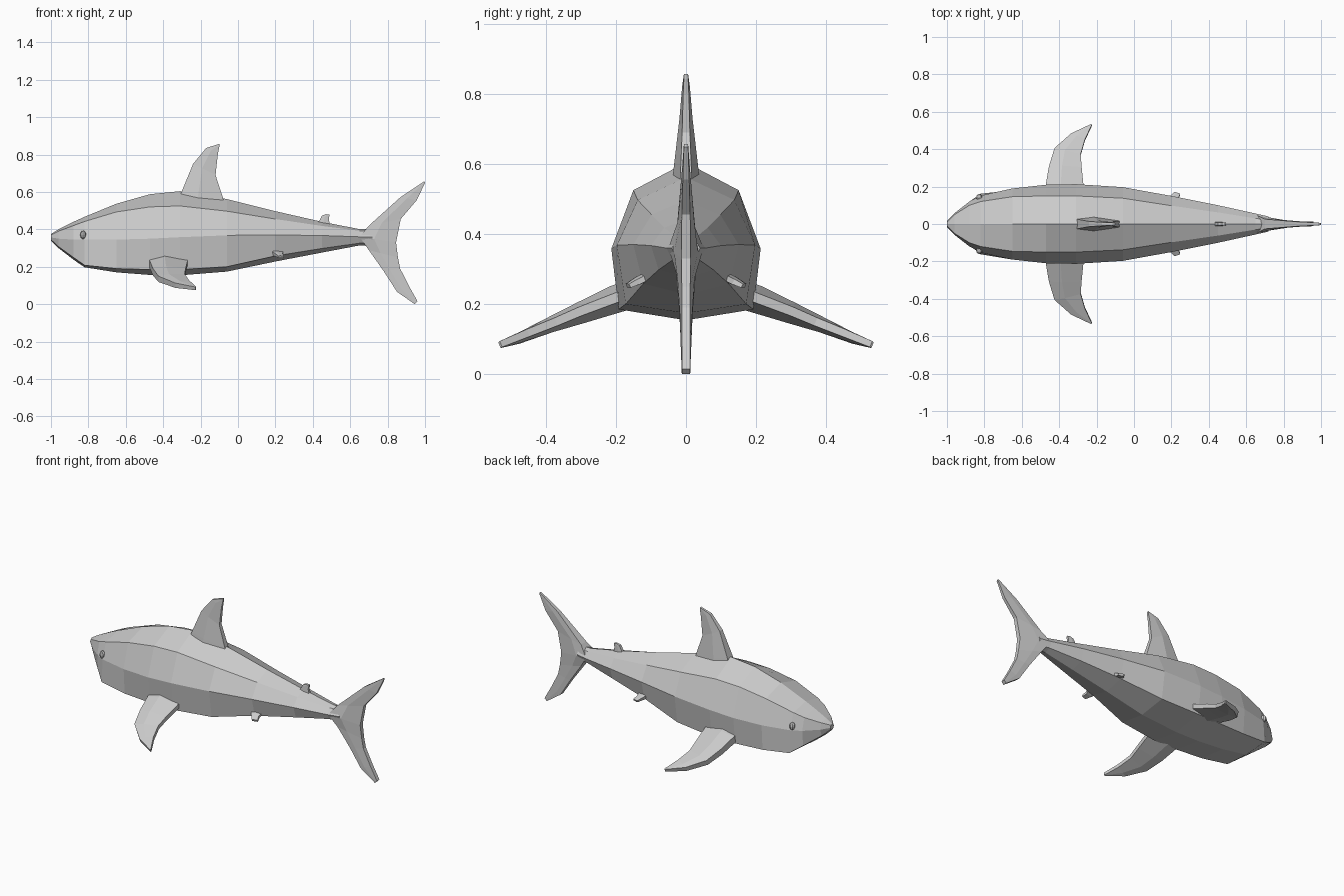
import bpy, bmesh
from mathutils import Vector


def loft(name, rings, mirror=False):
    """Skin a list of equal-length closed rings and cap both ends."""
    bm = bmesh.new()
    loops = [[bm.verts.new(p) for p in r] for r in rings]
    n = len(loops[0])
    for a, b in zip(loops, loops[1:]):
        for i in range(n):
            j = (i + 1) % n
            bm.faces.new((a[i], a[j], b[j], b[i]))
    bm.faces.new(loops[0])
    bm.faces.new(loops[-1])
    bmesh.ops.recalc_face_normals(bm, faces=bm.faces)
    me = bpy.data.meshes.new(name)
    bm.to_mesh(me)
    bm.free()
    ob = bpy.data.objects.new(name, me)
    bpy.context.collection.objects.link(ob)
    if mirror:
        add_mirror(ob)
    return ob


def add_mirror(ob):
    ref = ob.modifiers.new("mirror", 'MIRROR')
    ref.use_axis = (False, True, False)
    ref.mirror_object = body


def fin(name, sections, up, mirror=False):
    """Blade of six-sided sections: lead point, trail point, half thicknesses."""
    up = Vector(up).normalized()
    rings = []
    for lead, trail, tl, tm, tt in sections:
        a, c = Vector(lead), Vector(trail)
        b = a.lerp(c, 0.4)
        rings.append([a + up * tl, b + up * tm, c + up * tt,
                      c - up * tt, b - up * tm, a - up * tl])
    return loft(name, rings, mirror)


# Body: x, top z, shoulder y z, side y z, belly corner y z, keel z
stations = [
    (-1.0, .375, .010, .370, .018, .357, .012, .345, .338),
    (-.96, .400, .050, .390, .058, .350, .045, .308, .300),
    (-.88, .440, .100, .420, .120, .345, .112, .250, .238),
    (-.82, .467, .120, .442, .152, .345, .162, .208, .197),
    (-.65, .537, .146, .493, .190, .345, .180, .190, .170),
    (-.47, .588, .150, .520, .210, .350, .190, .185, .156),
    (-.31, .604, .150, .525, .213, .358, .192, .185, .154),
    (-.06, .562, .138, .497, .197, .368, .172, .200, .174),
    (.20, .497, .098, .455, .150, .370, .122, .258, .228),
    (.45, .440, .062, .418, .100, .367, .078, .298, .276),
    (.65, .401, .030, .392, .056, .360, .038, .326, .314),
    (.72, .400, .022, .390, .040, .360, .028, .326, .310),
]
rings = []
for x, zt, ys, zs, ym, zm, yl, zl, zb in stations:
    side = [(ys, zs), (ym, zm), (yl, zl)]
    rings.append([(x, 0, zt)] + [(x, y, z) for y, z in side] + [(x, 0, zb)]
                 + [(x, -y, z) for y, z in reversed(side)])
body = loft("body", rings)

# Dorsal fins
fin("dorsal_fin", [
    ((-.32, 0, .55), (-.07, 0, .53), .028, .040, .018),
    ((-.30, 0, .605), (-.08, 0, .567), .025, .035, .016),
    ((-.24, 0, .75), (-.12, 0, .69), .014, .019, .011),
    ((-.17, 0, .835), (-.108, 0, .80), .009, .011, .008),
    ((-.10, 0, .857), (-.10, 0, .842), .006, .006, .006)], (0, 1, 0))
fin("second_dorsal_fin", [
    ((.42, 0, .42), (.495, 0, .41), .010, .013, .008),
    ((.45, 0, .474), (.485, 0, .455), .008, .009, .007),
    ((.47, 0, .481), (.49, 0, .479), .006, .007, .006)], (0, 1, 0))

# Tail fin, swept from upper tip to lower tip
fin("tail_fin", [
    ((.997, 0, .657), (1.0, 0, .648), .006, .006, .006),
    ((.87, 0, .573), (.955, 0, .555), .012, .013, .009),
    ((.70, 0, .42), (.87, 0, .455), .026, .024, .012),
    ((.65, 0, .36), (.845, 0, .33), .050, .034, .013),
    ((.70, 0, .288), (.855, 0, .25), .028, .024, .012),
    ((.78, 0, .175), (.867, 0, .19), .019, .018, .012),
    ((.85, 0, .066), (.915, 0, .095), .014, .015, .012),
    ((.945, 0, 0), (.96, 0, .015), .012, .012, .012)], (0, 1, 0))

# Paired fins
fin("pectoral_fin", [
    ((-.475, .14, .23), (-.265, .14, .24), .022, .042, .015),
    ((-.472, .20, .212), (-.27, .20, .218), .022, .040, .014),
    ((-.455, .30, .172), (-.28, .30, .180), .020, .031, .013),
    ((-.425, .40, .134), (-.285, .37, .150), .017, .022, .012),
    ((-.335, .48, .100), (-.262, .45, .118), .014, .015, .011),
    ((-.228, .532, .083), (-.225, .528, .086), .009, .009, .009)],
    (0, .38, .92), mirror=True)
fin("pelvic_fin", [
    ((.17, .09, .288), (.245, .09, .285), .012, .015, .008),
    ((.19, .14, .268), (.238, .135, .264), .010, .012, .008),
    ((.215, .170, .253), (.247, .160, .252), .006, .007, .006)],
    (0, .4, .9), mirror=True)

# Eyes
bpy.ops.mesh.primitive_uv_sphere_add(segments=8, ring_count=6, radius=1,
                                     location=(-.828, .143, .37))
eye = bpy.context.object
eye.name = "eye"
eye.scale = (.016, .018, .023)
add_mirror(eye)
